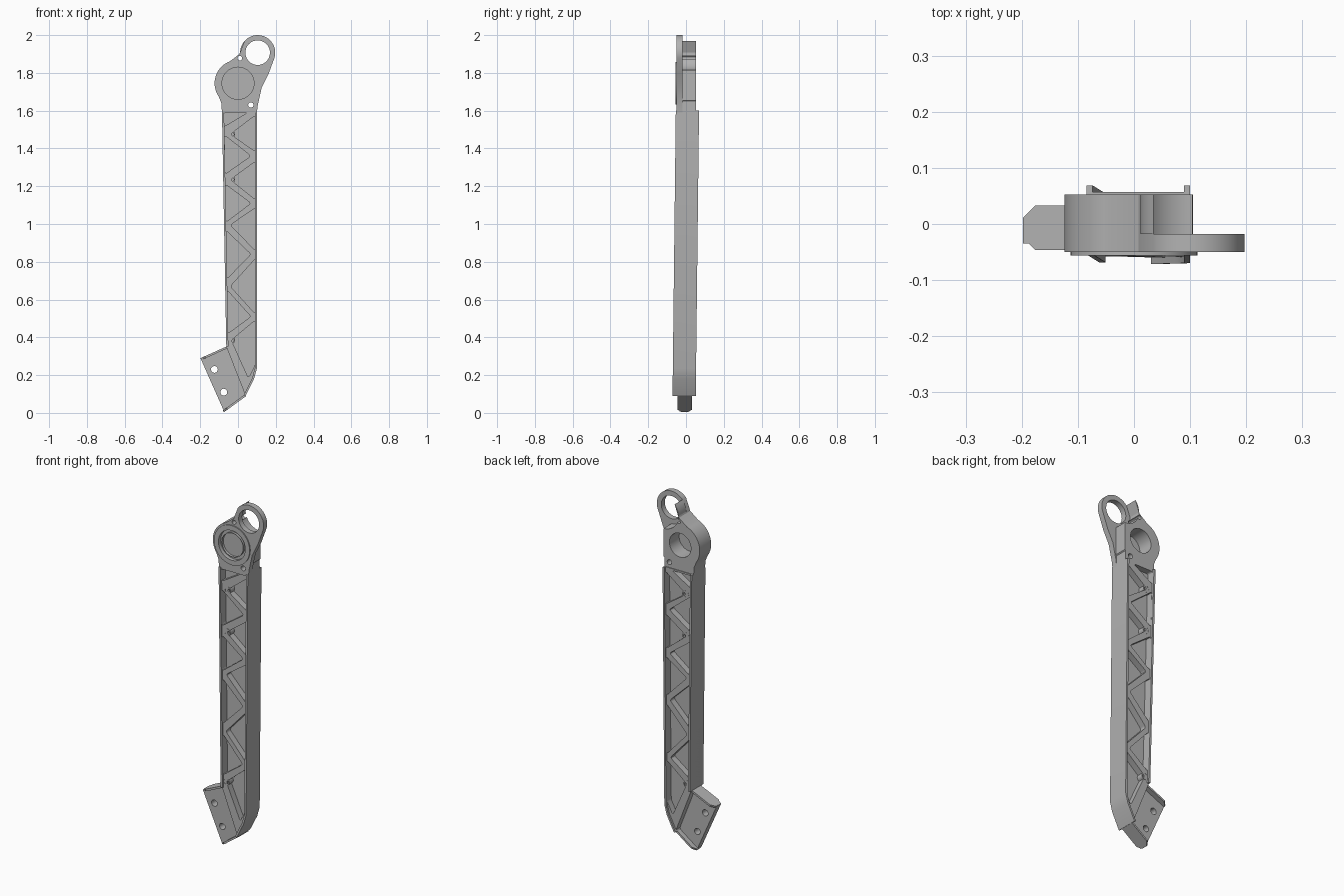
import bpy, bmesh, math
from mathutils import Vector

if "Cube" in bpy.data.objects:
    bpy.data.objects.remove(bpy.data.objects["Cube"], do_unlink=True)

GREY = bpy.data.materials.new("plain grey")
GREY.use_nodes = True
GREY.diffuse_color = (0.45, 0.45, 0.45, 1)
GREY.node_tree.nodes["Principled BSDF"].inputs["Base Color"].default_value = GREY.diffuse_color


def extrude(bm, pts, vec):
    """Closed solid from a planar loop of points pushed along vec."""
    a = [bm.verts.new(p) for p in pts]
    b = [bm.verts.new(Vector(p) + Vector(vec)) for p in pts]
    bm.faces.new(a)
    bm.faces.new(b[::-1])
    for i in range(len(a)):
        j = (i + 1) % len(a)
        bm.faces.new((a[j], a[i], b[i], b[j]))


def prism(bm, outline, y0, y1):
    extrude(bm, [(x, y0, z) for x, z in outline], (0, y1 - y0, 0))


def arc(cx, cz, r, a0, a1, n=16):
    angles = [math.radians(a0 + (a1 - a0) * i / n) for i in range(n + 1)]
    return [(cx + r * math.cos(a), cz + r * math.sin(a)) for a in angles]


def circle(c, r, n=32):
    return arc(*c, r, 0, 360, n)[:-1]


def rounded(pts, d):
    """Soften polygon corners with short quadratic curves."""
    out = []
    for i, p in enumerate(pts):
        p = Vector(p)
        a = p + (Vector(pts[i - 1]) - p).normalized() * d
        b = p + (Vector(pts[(i + 1) % len(pts)]) - p).normalized() * d
        for t in (0, 0.25, 0.5, 0.75, 1):
            out.append(tuple(a * (1 - t) ** 2 + p * (2 * t * (1 - t)) + b * t * t))
    return out


def band(path, w):
    """Strip of width w on the right-hand side of a path."""
    pts = [Vector(p) for p in path]
    inner = []
    for i, p in enumerate(pts):
        ds = [(pts[k + 1] - pts[k]).normalized() for k in (i - 1, i) if 0 <= k < len(pts) - 1]
        ns = [Vector((d.y, -d.x)) for d in ds]
        n = sum(ns, Vector((0, 0))).normalized()
        inner.append(p + n * w / n.dot(ns[0]))
    return [tuple(p) for p in pts + inner[::-1]]


def finish(name, bm):
    bmesh.ops.recalc_face_normals(bm, faces=bm.faces)
    me = bpy.data.meshes.new(name)
    bm.to_mesh(me)
    bm.free()
    me.materials.append(GREY)
    ob = bpy.data.objects.new(name, me)
    bpy.context.scene.collection.objects.link(ob)
    return ob


def solid(name, outline, y0, y1, cuts=()):
    """Prism with a list of (outline, y0, y1) prisms cut away."""
    bm = bmesh.new()
    prism(bm, outline, y0, y1)
    ob = finish(name, bm)
    if cuts:
        cb = bmesh.new()
        for c in cuts:
            prism(cb, *c)
        cutter = finish(name + "_cutter", cb)
        cutter.hide_render = True
        mod = ob.modifiers.new("cut", "BOOLEAN")
        mod.operation, mod.solver, mod.object = "DIFFERENCE", "EXACT", cutter
        dg = bpy.context.evaluated_depsgraph_get()
        ob.data = bpy.data.meshes.new_from_object(ob.evaluated_get(dg))
        ob.modifiers.clear()
        bpy.data.objects.remove(cutter, do_unlink=True)
    return ob


def lean(ob):
    """The beam leans slightly back towards its top."""
    for v in ob.data.vertices:
        v.co.y += 0.0115 * (v.co.z - 0.95)


def left_x(z):
    return -0.065 - 0.016 * (z - 0.35)


TOP = 1.6
HEAD, RING = (0.0, 1.745), (0.104, 1.907)

# Truss pockets: triangles alternating between the two edges
pockets = []
for hi, mid, lo in [(1.47, 1.36, 1.265), (1.21, 1.11, 1.01), (0.965, 0.84, 0.71), (0.65, 0.51, 0.42)]:
    pockets.append([(left_x(hi) + 0.012, hi), (0.068, mid), (left_x(lo) + 0.012, lo)])
for hi, mid, lo in [(1.575, 1.475, 1.385), (1.33, 1.235, 1.13), (1.085, 0.995, 0.86), (0.815, 0.67, 0.525)]:
    pockets.append([(0.091, hi), (-0.04, mid), (0.091, lo)])
pockets.append([(-0.075, 1.59), (0.05, 1.59), (-0.075, 1.515)])
pockets.append([(0.091, 0.49), (-0.035, 0.385), (0.055, 0.185), (0.091, 0.255)])

cuts = []
for p in pockets:
    shape = rounded(p, 0.014)
    cuts += [(shape, -0.1, -0.014), (shape, 0.014, 0.1)]
for z in (1.475, 1.235, 0.385):
    cuts.append((circle((-0.052 + 0.016, z), 0.014, 16), -0.1, 0.1))
# keep bolt holes clear of the pocket tips
pin_holes, cuts = cuts[-3:], cuts[:-3]

right_edge = [(0.1, TOP), (0.1, 0.235), (0.085, 0.18), (0.04, 0.09)]
left_edge = [(-0.062, 0.35), (left_x(TOP), TOP)]
beam = solid("truss_beam", right_edge + left_edge, -0.05, 0.05, cuts)
lean(beam)

# Bosses around the pin holes at the left truss nodes
for i, (hole, _, _) in enumerate(pin_holes):
    z = (1.475, 1.235, 0.385)[i]
    lean(solid(f"pin_boss_{i + 1}", circle((-0.036, z), 0.021, 20), -0.051, 0.051,
               [(hole, -0.1, -0.02), (hole, 0.02, 0.1)]))

# Edge flanges
lean(solid("left_flange", band(right_edge, 0.011), -0.0615, 0.0615))
lean(solid("right_flange", band(left_edge, 0.011), -0.0615, 0.0615))

# Head: rear body with a scoop beside the ring, front plate with ring, raised boss
bore = circle(HEAD, 0.068, 40)
small = [circle((0.01, 1.878), 0.012, 16), circle((0.068, 1.63), 0.014, 16)]
through = [(bore, -0.2, 0.2)] + [(s, -0.2, 0.2) for s in small]
left_side = [(0.008, 1.9)] + arc(*HEAD, 0.124, 110, 215, 18) + [(-0.088, 1.64), (-0.085, 1.59), (0.1, 1.59)]
scoop = arc(*RING, 0.093, 270, 138, 18)
solid("head_body", left_side + [(0.1, 1.65), (0.105, 1.655)] + scoop, -0.018, 0.053, through)
plate = left_side + [(0.105, 1.63), (0.125, 1.72), (0.16, 1.79), (0.185, 1.858)] + arc(*RING, 0.093, -20, 138, 24)
solid("head_plate", plate, -0.05, -0.018, through + [(circle(RING, 0.065, 40), -0.2, 0.2),
                                                     (circle(HEAD, 0.085, 40), -0.2, -0.035)])
solid("bearing_boss", circle(HEAD, 0.113, 48), -0.056, -0.045, [(circle(HEAD, 0.085, 40), -0.2, 0.2)])

# Foot plate with two bolt holes
foot = [(-0.198, 0.288), (-0.074, 0.008), (0.04, 0.09), (-0.06, 0.35)]
holes = [(circle(c, 0.018, 20), -0.2, 0.2) for c in ((-0.125, 0.23), (-0.075, 0.11))]
solid("foot_plate", foot, -0.035, 0.005, holes)


# Foot lips with chamfered outer corners
def foot_lip(name, start, end, side):
    p, q = Vector((start[0], 0, start[1])), Vector((end[0], 0, end[1]))
    u = (q - p).normalized()
    n = Vector((-u.z, 0, u.x)) * side * 0.011
    length = (q - p).length
    profile = [(0, -0.024), (0.024, -0.046), (length, -0.046), (length, 0.033), (0.024, 0.033), (0, 0.011)]
    bm = bmesh.new()
    extrude(bm, [p + u * s + Vector((0, y, 0)) for s, y in profile], n)
    finish(name, bm)


foot_lip("foot_upper_lip", (-0.198, 0.29), (-0.06, 0.352), -1)
foot_lip("foot_lower_lip", (-0.074, 0.004), (0.042, 0.088), 1)

for ob in bpy.context.scene.objects:
    if ob.type == "MESH":
        ob.select_set(True)
        bpy.context.view_layer.objects.active = ob
bpy.ops.object.shade_smooth_by_angle(angle=math.radians(30))
